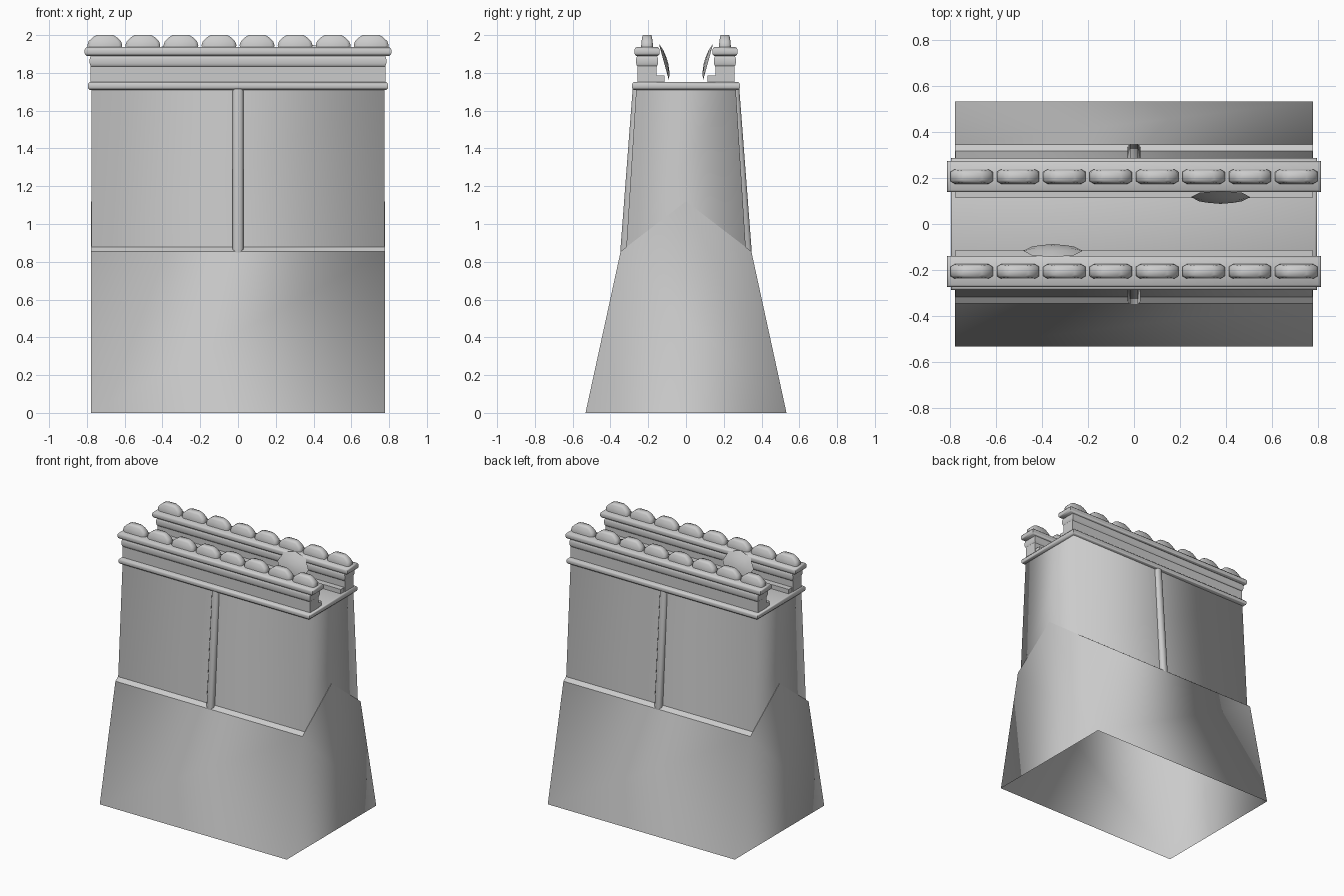
import bpy, bmesh, math
from mathutils import Vector

if "Cube" in bpy.data.objects:
    bpy.data.objects.remove(bpy.data.objects["Cube"])


def loft(name, rings, angle=35, caps=True):
    """Skin equal-length closed rings, capping both ends unless open."""
    bm = bmesh.new()
    vs = [[bm.verts.new(p) for p in r] for r in rings]
    n = len(vs[0])
    for a, b in zip(vs, vs[1:]):
        for i in range(n):
            j = (i + 1) % n
            bm.faces.new((a[i], a[j], b[j], b[i]))
    if caps:
        bm.faces.new(vs[0][::-1])
        bm.faces.new(vs[-1])
        bmesh.ops.recalc_face_normals(bm, faces=bm.faces)
    return make(name, bm, angle)


def make(name, bm, angle):
    me = bpy.data.meshes.new(name)
    bm.to_mesh(me)
    bm.free()
    ob = bpy.data.objects.new(name, me)
    bpy.context.collection.objects.link(ob)
    for o in bpy.context.selected_objects:
        o.select_set(False)
    bpy.context.view_layer.objects.active = ob
    ob.select_set(True)
    bpy.ops.object.shade_smooth_by_angle(angle=math.radians(angle))
    return ob


def rect(hx, hy, z, cy=0):
    return [(-hx, cy - hy, z), (hx, cy - hy, z), (hx, cy + hy, z), (-hx, cy + hy, z)]


def band(name, hx, hy, z0, z1, cy=0, r=0.01):
    """Rectangular moulding with a rounded outer edge."""
    h = z1 - z0
    steps = [(0, r), (0.12, r * 0.4), (0.3, 0), (0.7, 0), (0.88, r * 0.4), (1, r)]
    return loft(name, [rect(hx - d, hy - d, z0 + h * t, cy) for t, d in steps], 65)


# Splayed base, open underneath, with gabled ends
X = 0.778
bm = bmesh.new()
lo = [bm.verts.new(p) for p in rect(X, 0.532, 0)]
hi = [bm.verts.new(p) for p in rect(X, 0.346, 0.855)]
peak_l, peak_r = bm.verts.new((-X, 0, 1.12)), bm.verts.new((X, 0, 1.12))
bm.faces.new((lo[0], lo[1], hi[1], hi[0]))
bm.faces.new((lo[1], lo[2], hi[2], peak_r, hi[1]))
bm.faces.new((lo[2], lo[3], hi[3], hi[2]))
bm.faces.new((lo[3], lo[0], hi[0], peak_l, hi[3]))
make("base", bm, 180)

# Sloping shoulders closing the top of the base
bm = bmesh.new()
e = [[bm.verts.new((x, y, z)) for x in (-X, X)]
     for y, z in ((-0.346, 0.855), (0, 1.12), (0.346, 0.855))]
for a, b in zip(e, e[1:]):
    bm.faces.new((a[0], a[1], b[1], b[0]))
make("base_shoulders", bm, 30)

# Tapered wall, smooth around its corners
loft("wall", [rect(0.776, 0.317, 0.86), rect(0.776, 0.263, 1.72)], 180, caps=False)

# Walkway slab
band("walkway", 0.795, 0.286, 1.71, 1.752)

for s, side in ((-1, "front"), (1, "back")):
    cy = s * 0.206
    # Half-round wall rib
    rings = []
    for z, y, w in ((0.85, 0.35, 0.023), (0.868, 0.35, 0.029), (1.72, 0.285, 0.029)):
        arc = [(-w, y - 0.06), (w, y - 0.06), (w, y - 0.018), (w * 0.6, y - 0.003),
               (-w * 0.6, y - 0.003), (-w, y - 0.018)]
        rings.append([(px, s * py, z) for px, py in arc])
    loft(side + "_rib", rings, 70)

    # Parapet courses and inner step
    loft(side + "_parapet", [rect(0.78, 0.05, 1.75, cy), rect(0.78, 0.05, 1.84, cy)])
    band(side + "_parapet_moulding", 0.785, 0.058, 1.833, 1.892, cy, 0.008)
    band(side + "_parapet_cap", 0.812, 0.067, 1.89, 1.936, cy)
    loft(side + "_inner_step", [rect(0.775, 0.025, 1.75, s * 0.138),
                                rect(0.775, 0.025, 1.785, s * 0.138)])

    # Row of soft, chamfered merlons
    levels = [(1.93, 0.090, 0.032), (1.948, 0.092, 0.031), (1.968, 0.085, 0.029),
              (1.988, 0.064, 0.026), (2.0, 0.045, 0.022)]
    for i in range(8):
        cx = -0.705 + i * 1.41 / 7
        rings = []
        for z, hx, hy in levels:
            a, b = hx - 0.018, hy * 0.65
            outline = [(-a, -hy), (a, -hy), (hx, -b), (hx, b),
                       (a, hy), (-a, hy), (-hx, b), (-hx, -b)]
            rings.append([(cx + x, cy + y, z) for x, y in outline])
        loft(f"{side}_merlon_{i + 1}", rings, 65)

    # Leaning shield with a shallow boss, against the inner side
    cx = -0.352 if s < 0 else 0.376
    c = Vector((cx, s * 0.117, 1.857))
    up = Vector((0, s * 0.027, 0.098))
    out = Vector((0, -s * 0.96, 0.27))
    rings = []
    for r, d in ((1, 0), (0.6, 0.014), (0.15, 0.02)):
        rings.append([c + Vector((0.129 * r * math.cos(a), 0, 0)) + up * (r * math.sin(a)) + out * d
                      for a in (math.tau * k / 8 for k in range(8))])
    loft(side + "_shield", rings)
